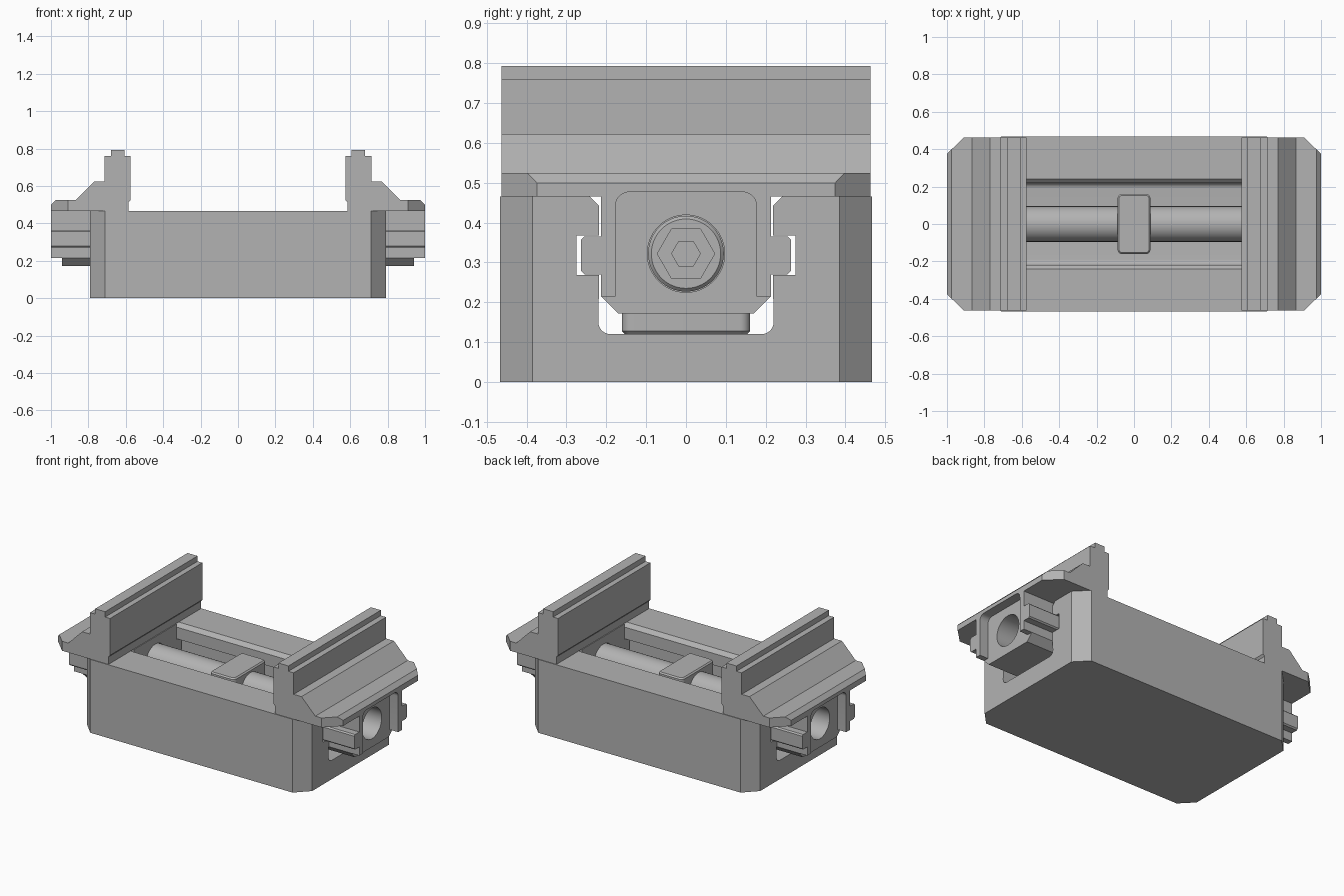
import bpy, bmesh, math
from mathutils import Vector

if "Cube" in bpy.data.objects:
    bpy.data.objects.remove(bpy.data.objects["Cube"], do_unlink=True)

GREY = (0.45, 0.45, 0.45, 1)
steel = bpy.data.materials.new("steel_grey")
steel.use_nodes = True
steel.diffuse_color = GREY
steel.node_tree.nodes["Principled BSDF"].inputs["Base Color"].default_value = GREY


def prism(name, pts, axis, lo, hi):
    """Extrude a 2D outline along x (points y,z), y (points x,z) or z (points x,y)."""
    place = {"x": lambda p, d: (d, p[0], p[1]),
             "y": lambda p, d: (p[0], d, p[1]),
             "z": lambda p, d: (p[0], p[1], d)}[axis]
    bm = bmesh.new()
    face = bm.faces.new([bm.verts.new(place(p, lo)) for p in pts])
    ext = bmesh.ops.extrude_face_region(bm, geom=[face])
    moved = [v for v in ext["geom"] if isinstance(v, bmesh.types.BMVert)]
    bmesh.ops.translate(bm, verts=moved, vec=Vector(place((0, 0), hi - lo)))
    bmesh.ops.recalc_face_normals(bm, faces=bm.faces)
    mesh = bpy.data.meshes.new(name)
    bm.to_mesh(mesh)
    bm.free()
    mesh.materials.append(steel)
    obj = bpy.data.objects.new(name, mesh)
    bpy.context.collection.objects.link(obj)
    return obj


def bake(obj):
    """Replace the mesh by its evaluated result."""
    dg = bpy.context.evaluated_depsgraph_get()
    mesh = bpy.data.meshes.new_from_object(obj.evaluated_get(dg))
    obj.modifiers.clear()
    obj.data = mesh


def cut(obj, *cutters):
    for c in cutters:
        mod = obj.modifiers.new("cut", "BOOLEAN")
        mod.operation, mod.solver, mod.object = "DIFFERENCE", "EXACT", c
    bake(obj)


def bevel(obj, width, segments=1):
    mod = obj.modifiers.new("bevel", "BEVEL")
    mod.width, mod.segments, mod.limit_method = width, segments, "ANGLE"
    bake(obj)


def both(half):
    """Mirror a half outline in its first coordinate."""
    return half + [(-a, b) for a, b in reversed(half)]


def round_to(cx, cz, r, a0, a1, n=6):
    return [(cx + r * math.cos(math.radians(a0 + (a1 - a0) * i / n)),
             cz + r * math.sin(math.radians(a0 + (a1 - a0) * i / n))) for i in range(n + 1)]


def ngon(r, n):
    return [(r * math.cos(math.tau * i / n), AXIS + r * math.sin(math.tau * i / n))
            for i in range(n)]


def smooth(obj):
    bpy.ops.object.select_all(action="DESELECT")
    obj.select_set(True)
    bpy.context.view_layer.objects.active = obj
    bpy.ops.object.shade_smooth_by_angle(angle=math.radians(30))


AXIS = 0.322   # height of the screw axis
TOP = 0.465    # top of the base

# Base with clipped corners and a T-shaped channel
plan = both([(0.71, -0.467), (0.79, -0.385), (0.79, 0.385), (0.71, 0.467)])
base = prism("base", plan, "z", 0, TOP)
channel = prism("channel_cutter", both(
    round_to(0.19, 0.15, 0.03, -90, 0)
    + [(0.218, 0.268), (0.275, 0.268), (0.275, 0.368), (0.218, 0.368),
       (0.218, 0.442), (0.241, TOP), (0.241, 0.6)]), "x", -1.2, 1.2)
cut(base, channel)
smooth(base)

# Lead screw with hexagonal sockets
screw = prism("lead_screw", ngon(0.095, 64), "x", -0.72, 0.72)
bevel(screw, 0.008)
sockets = []
for s in (-1, 1):
    for r, depth in ((0.072, 0.04), (0.036, 0.09)):
        sockets.append(prism("socket_cutter", ngon(r, 6), "x",
                             *sorted((s * (0.72 - depth), s * 0.8))))
cut(screw, *sockets)
smooth(screw)

# Central block holding the screw
block_plan = (round_to(0.062, 0.135, 0.026, 0, 90) + round_to(-0.062, 0.135, 0.026, 90, 180)
              + round_to(-0.062, -0.135, 0.026, 180, 270) + round_to(0.062, -0.135, 0.026, 270, 360))
block = prism("centre_block", block_plan, "z", 0.12, 0.437)
bevel(block, 0.008)
smooth(block)

# Outlines shared by the two jaws
jaw_side = [(0.585, TOP), (0.585, 0.512), (0.574, 0.525), (0.574, 0.759), (0.608, 0.759),
            (0.608, 0.793), (0.678, 0.793), (0.678, 0.759), (0.715, 0.759), (0.715, 0.623),
            (0.77, 0.623), (0.867, 0.525), (0.975, 0.525), (1.0, 0.5), (1.0, TOP)]
slide_section = both([(0.17, 0.172), (0.213, 0.215), (0.213, 0.27), (0.255, 0.27),
                      (0.263, 0.278), (0.263, 0.357), (0.255, 0.365), (0.213, 0.365),
                      (0.213, TOP)])
pocket_section = both([(0.3, 0.1), (0.3, 0.215), (0.177, 0.215)]
                      + round_to(0.142, 0.442, 0.035, 0, 90))

for s, side in ((1, "left"), (-1, "right")):
    def span(a, b):
        return sorted((s * a, s * b))

    pocket = prism("pocket_cutter", pocket_section, "x", *span(0.94, 1.1))
    bore = prism("bore_cutter", ngon(0.097, 64), "x", *span(0.5, 1.1))
    corners = [prism("corner_cutter", [(s * 0.91, t * 0.463), (s * 1.02, t * 0.355),
                                       (s * 1.02, t * 0.6), (s * 0.91, t * 0.6)],
                     "z", 0.4, 0.6) for t in (-1, 1)]

    # Jaw: gripping wall, sloped shoulder and clipped flange
    jaw = prism(side + "_jaw", [(s * x, z) for x, z in jaw_side], "y", -0.463, 0.463)
    cut(jaw, pocket, *corners)
    smooth(jaw)

    # Slide running in the channel, with recessed end and screw bore
    slide = prism(side + "_slide", slide_section, "x", *span(0.58, 1.0))
    cut(slide, pocket, bore)
    smooth(slide)

# Remove the helper shapes
for obj in list(bpy.data.objects):
    if "_cutter" in obj.name:
        bpy.data.objects.remove(obj, do_unlink=True)
